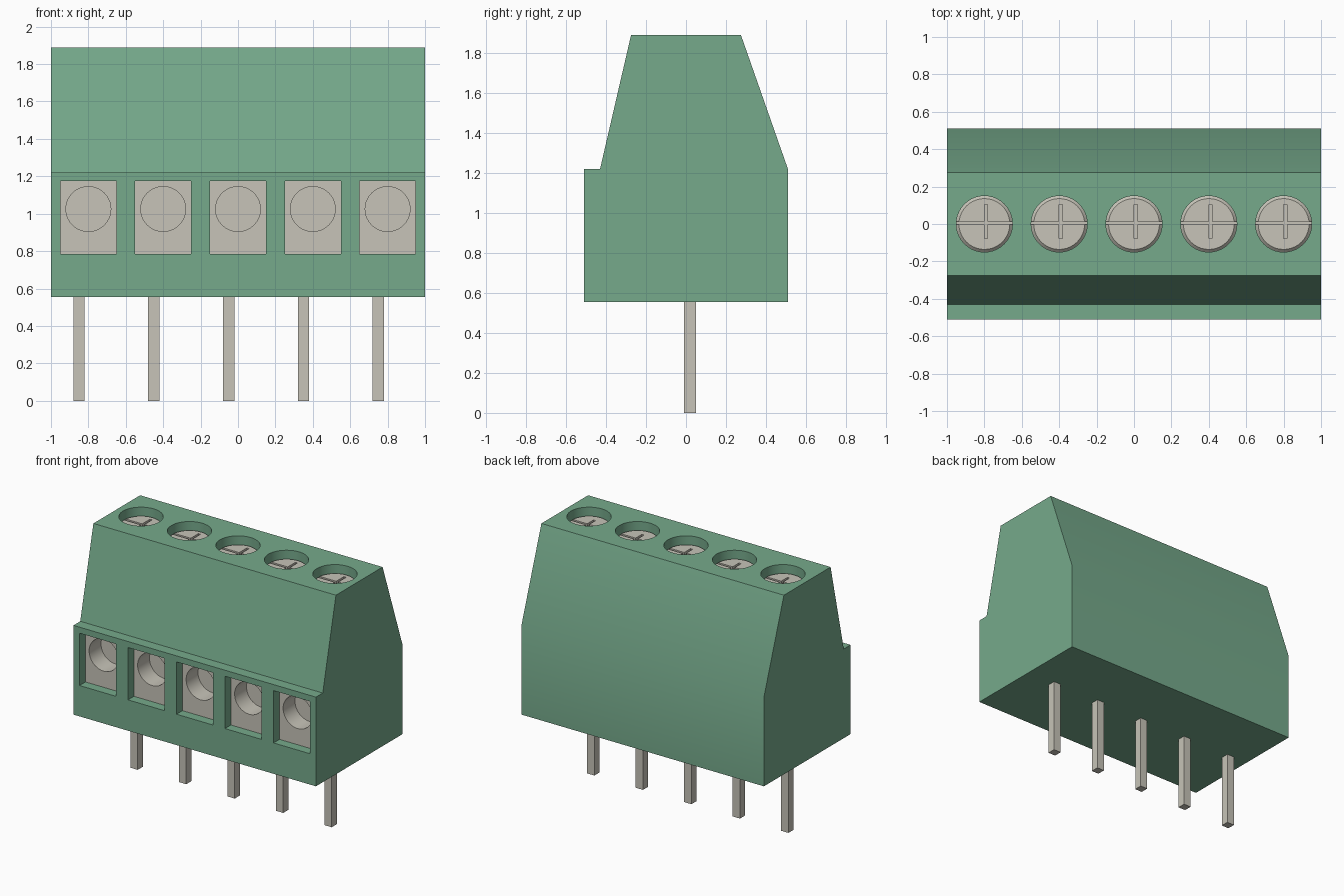
import bpy, bmesh, math
from mathutils import Matrix, Vector

if "Cube" in bpy.data.objects:
    bpy.data.objects.remove(bpy.data.objects["Cube"])


def material(name, rgb):
    m = bpy.data.materials.new(name)
    m.diffuse_color = (*rgb, 1)
    m.use_nodes = True
    m.node_tree.nodes["Principled BSDF"].inputs["Base Color"].default_value = m.diffuse_color
    return m


GREEN = material("green plastic", (0.18, 0.40, 0.26))
METAL = material("warm grey metal", (0.57, 0.55, 0.48))
CENTRES = [-0.8 + 0.4 * i for i in range(5)]


def finish(name, bm, mat):
    bmesh.ops.recalc_face_normals(bm, faces=bm.faces)
    me = bpy.data.meshes.new(name)
    bm.to_mesh(me)
    bm.free()
    me.materials.append(mat)
    ob = bpy.data.objects.new(name, me)
    bpy.context.collection.objects.link(ob)
    return ob


def box(name, lo, hi, mat):
    bm = bmesh.new()
    lo, hi = Vector(lo), Vector(hi)
    m = Matrix.Translation((lo + hi) / 2) @ Matrix.Diagonal((*(hi - lo), 1))
    bmesh.ops.create_cube(bm, size=1, matrix=m)
    return finish(name, bm, mat)


def cylinder(name, centre, radius, depth, mat, along_y=False, r_top=None):
    bm = bmesh.new()
    m = Matrix.Translation(centre)
    if along_y:
        m = m @ Matrix.Rotation(math.pi / 2, 4, 'X')
    bmesh.ops.create_cone(bm, cap_ends=True, segments=40, radius1=radius,
                          radius2=radius if r_top is None else r_top,
                          depth=depth, matrix=m)
    return finish(name, bm, mat)


def cut(target, cutters):
    # subtract every cutter, bake the result and drop the helpers
    for c in cutters:
        c.hide_render = True
        mod = target.modifiers.new("cut", 'BOOLEAN')
        mod.operation = 'DIFFERENCE'
        mod.solver = 'EXACT'
        mod.object = c
    dg = bpy.context.evaluated_depsgraph_get()
    dg.update()
    me = bpy.data.meshes.new_from_object(target.evaluated_get(dg))
    target.modifiers.clear()
    target.data = me
    for c in cutters:
        bpy.data.objects.remove(c)


def smooth(ob):
    bpy.ops.object.select_all(action='DESELECT')
    ob.select_set(True)
    bpy.context.view_layer.objects.active = ob
    bpy.ops.object.shade_smooth_by_angle(angle=math.radians(30))


# Housing: side profile extruded along x
profile = [(-0.51, 0.555), (0.51, 0.555), (0.51, 1.22), (0.275, 1.89),
           (-0.275, 1.89), (-0.43, 1.22), (-0.51, 1.22)]
bm = bmesh.new()
face = bm.faces.new([bm.verts.new((-1, y, z)) for y, z in profile])
ext = bmesh.ops.extrude_face_region(bm, geom=[face])
bmesh.ops.translate(bm, vec=(2, 0, 0),
                    verts=[v for v in ext["geom"] if isinstance(v, bmesh.types.BMVert)])
housing = finish("housing", bm, GREEN)

# Wire pockets in the front and screw wells in the top
cutters = []
for x in CENTRES:
    cutters.append(box("pocket_cutter", (x - 0.15, -0.7, 0.785),
                       (x + 0.15, -0.24, 1.175), GREEN))
    cutters.append(cylinder("well_cutter", (x, 0, 1.85), 0.15, 0.3, GREEN))
cut(housing, cutters)
smooth(housing)

for i, x in enumerate(CENTRES, 1):
    # Metal wire clamp with a round entry hole
    clamp = box(f"wire_clamp_{i}", (x - 0.15, -0.44, 0.785),
                (x + 0.15, -0.24, 1.175), METAL)
    cut(clamp, [cylinder("hole_cutter", (x, -0.45, 1.025), 0.12, 0.3, METAL, True)])
    smooth(clamp)

    # Screw head with a bevelled rim and cross slot
    screw = cylinder(f"screw_{i}", (x, 0, 1.77), 0.15, 0.12, METAL)
    bm = bmesh.new()
    bm.from_mesh(screw.data)
    top = [e for e in bm.edges if all(v.co.z > 1.8 for v in e.verts)]
    bmesh.ops.bevel(bm, geom=top, offset=0.014, segments=1, affect='EDGES')
    bm.to_mesh(screw.data)
    bm.free()
    cut(screw, [box("slot_x", (x - 0.2, -0.004, 1.80), (x + 0.2, 0.014, 1.9), METAL),
                box("slot_y", (x, -0.078, 1.80), (x + 0.018, 0.105, 1.9), METAL)])
    smooth(screw)

    # Solder pin
    box(f"pin_{i}", (x - 0.08, -0.01, 0), (x - 0.02, 0.05, 0.56), METAL)
